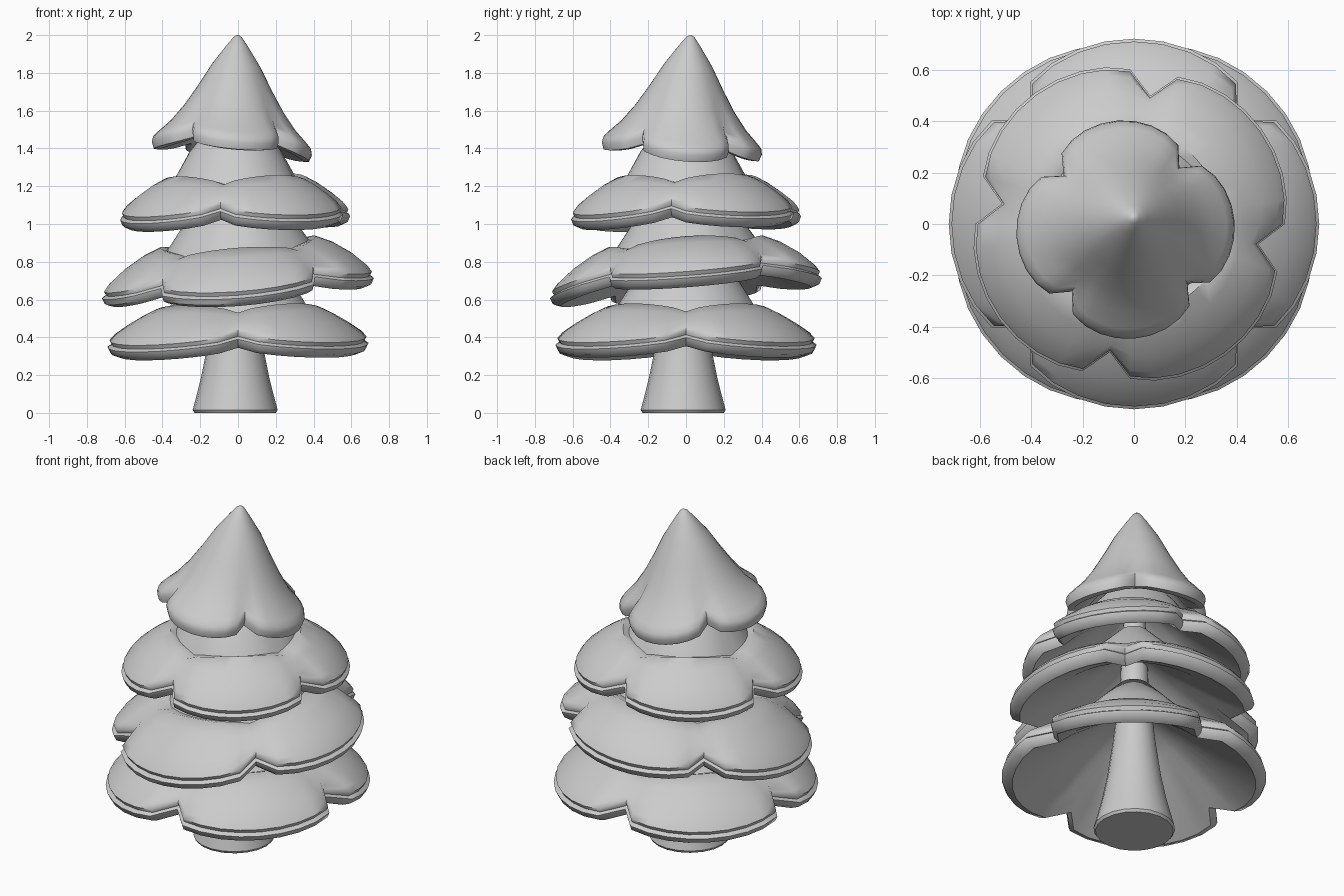
import bpy, bmesh, math

cube = bpy.data.objects.get("Cube")
if cube:
    bpy.data.objects.remove(cube, do_unlink=True)

grey = bpy.data.materials.new("plain_grey")
grey.use_nodes = True
colour = (0.6, 0.6, 0.6, 1)
grey.diffuse_color = colour
grey.node_tree.nodes["Principled BSDF"].inputs["Base Color"].default_value = colour

LOBES = 4


def loft(name, rings):
    """Skin a list of equal-length point rings and cap both ends."""
    bm = bmesh.new()
    rows = [[bm.verts.new(p) for p in ring] for ring in rings]
    n = len(rows[0])
    for a, b in zip(rows, rows[1:]):
        for i in range(n):
            j = (i + 1) % n
            bm.faces.new((a[i], a[j], b[j], b[i]))
    bm.faces.new(rows[0][::-1])
    bm.faces.new(rows[-1])
    bmesh.ops.recalc_face_normals(bm, faces=bm.faces)
    mesh = bpy.data.meshes.new(name)
    bm.to_mesh(mesh)
    bm.free()
    mesh.materials.append(grey)
    obj = bpy.data.objects.new(name, mesh)
    bpy.context.collection.objects.link(obj)
    bpy.ops.object.select_all(action="DESELECT")
    obj.select_set(True)
    bpy.context.view_layer.objects.active = obj
    bpy.ops.object.shade_smooth_by_angle(angle=math.radians(48))


def tier(name, profile, radius, base, notch, depth, tilt, fullness,
         centre=(0, 0), lean=(0, 0), per_lobe=10):
    """Scalloped hollow tier; rows are radius factor, height, notch weight, notch lift."""
    count = LOBES * per_lobe
    top = profile[-1][1]
    rings = []
    for factor, height, weight, lift in profile:
        ring = []
        for i in range(count):
            step = math.tau * i / count
            wave = abs(math.sin(step * LOBES / 2))
            dip = 1 - wave ** (fullness + 0.5 * (1 - weight))
            r = radius * factor * (1 - weight * depth * dip)
            a = step + math.radians(notch)
            x, y = r * math.cos(a), r * math.sin(a)
            z = base + height + lift * (1 - wave ** 0.6) + tilt[0] * x + tilt[1] * y
            shift = height / top
            ring.append((x + centre[0] + lean[0] * shift,
                         y + centre[1] + lean[1] * shift, z))
        rings.append(ring)
    loft(name, rings)


# Trunk, flared at the foot and running up inside the tiers
trunk_profile = [(0.215, 0), (0.225, 0.015), (0.205, 0.09), (0.18, 0.19),
                 (0.15, 0.34), (0.12, 0.55), (0.08, 0.9), (0.05, 1.6)]
loft("trunk", [[(-0.015 + r * math.cos(math.tau * i / 20),
                 -0.015 + r * math.sin(math.tau * i / 20), z) for i in range(20)]
               for r, z in trunk_profile])

# Skirt section: hollow underside, lip, groove, puffy top, shoulder, inner cone
skirt = [(0.12, 0.42, 0, 0), (0.35, 0.29, 0.2, 0), (0.7, 0.1, 0.6, 0.04),
         (0.92, 0, 1, 0.06), (0.98, 0.015, 1, 0.06), (1, 0.045, 1, 0.06),
         (0.97, 0.06, 1, 0.06), (0.985, 0.08, 1, 0.06), (0.95, 0.115, 0.9, 0.05),
         (0.84, 0.185, 0.5, 0.01), (0.7, 0.25, 0.1, -0.025),
         (0.57, 0.29, -0.5, -0.045), (0.52, 0.275, 0, -0.03),
         (0.38, 0.42, 0, 0), (0.12, 0.62, 0, 0)]

tier("bottom_tier", skirt, 0.73, 0.285, 0, 0.2, (0.015, 0), 0.2)
tier("lower_middle_tier", skirt, 0.72, 0.615, 45, 0.2, (0.075, 0.075), 0.25)
tier("upper_middle_tier", skirt, 0.63, 0.97, -9, 0.2, (0.015, 0.015), 0.22,
     centre=(-0.015, 0))

# Crown: pointed cap with four drooping lobes
crown = [(0.1, 0.4, 0, 0), (0.5, 0.16, 0.4, 0.02), (0.88, 0.005, 1, 0.06),
         (0.97, 0.005, 1, 0.06), (1, 0.04, 1, 0.06), (0.985, 0.07, 1, 0.06),
         (0.92, 0.1, 0.95, 0.06), (0.78, 0.16, 0.7, 0.04), (0.62, 0.25, 0.35, 0.02),
         (0.46, 0.36, 0.1, 0), (0.3, 0.48, 0, 0), (0.13, 0.585, 0, 0),
         (0.05, 0.63, 0, 0), (0.012, 0.64, 0, 0)]
tier("crown", crown, 0.425, 1.36, 49, 0.25, (-0.08, -0.08), 0.38,
     centre=(-0.035, -0.025), lean=(0.035, 0.05))
